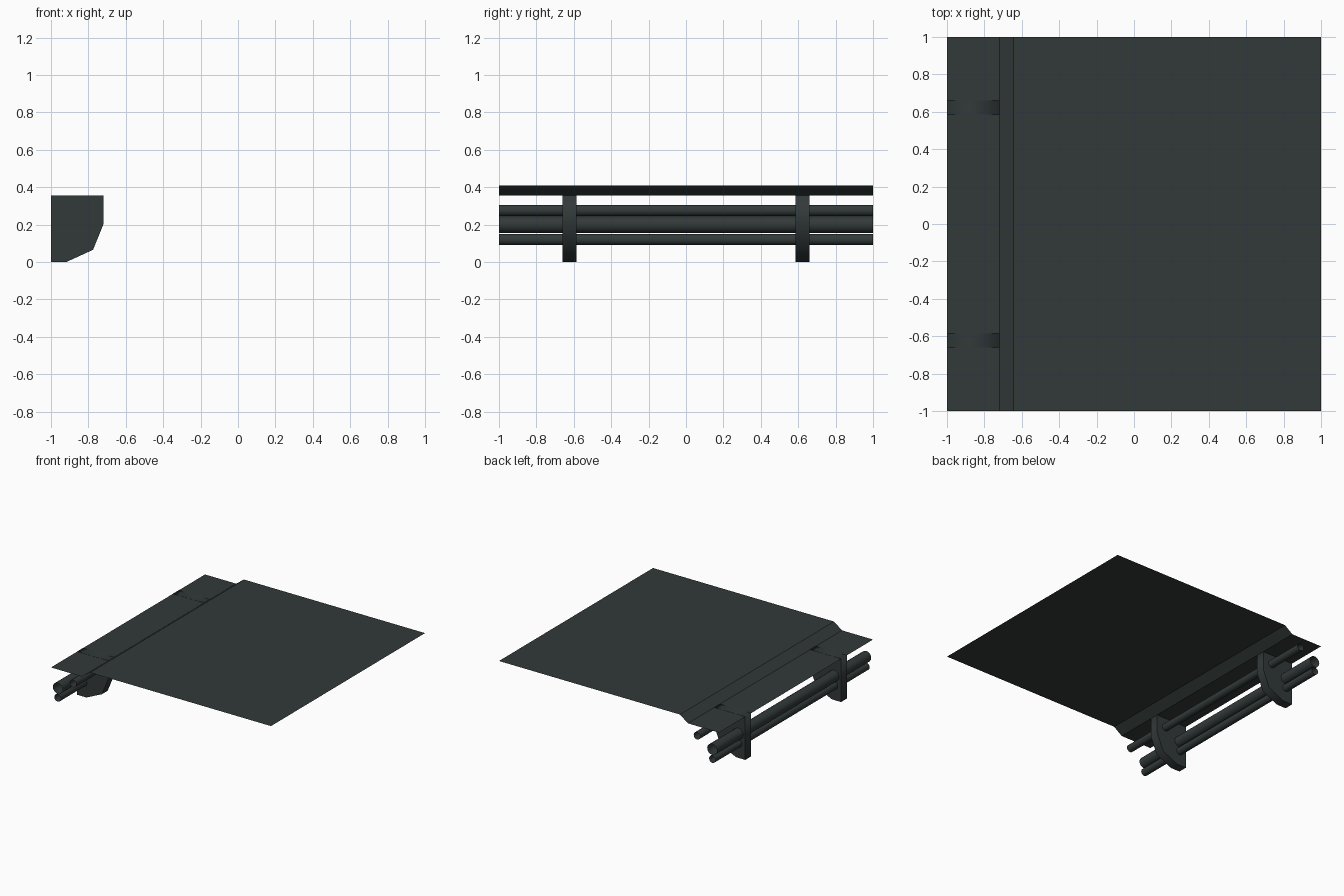
import bpy, bmesh, math

if "Cube" in bpy.data.objects:
    bpy.data.objects.remove(bpy.data.objects["Cube"])

# Single dark slate colour
slate = bpy.data.materials.new("dark_slate")
slate.diffuse_color = (0.032, 0.042, 0.041, 1)
slate.use_nodes = True
slate.node_tree.nodes["Principled BSDF"].inputs["Base Color"].default_value = slate.diffuse_color


def finish(bm, name):
    mesh = bpy.data.meshes.new(name)
    bm.to_mesh(mesh)
    bm.free()
    mesh.materials.append(slate)
    obj = bpy.data.objects.new(name, mesh)
    bpy.context.collection.objects.link(obj)
    return obj


def extrude_line(name, profile, y0, y1, closed=False):
    """Sweep an x-z profile along y; a closed profile gets end caps."""
    bm = bmesh.new()
    a = [bm.verts.new((x, y0, z)) for x, z in profile]
    b = [bm.verts.new((x, y1, z)) for x, z in profile]
    n = len(profile)
    for i in range(n if closed else n - 1):
        j = (i + 1) % n
        f = bm.faces.new((a[i], a[j], b[j], b[i]))
        f.smooth = closed
    if closed:
        caps = [bm.faces.new(a), bm.faces.new(b)]
        for cap in caps:
            for e in cap.edges:
                e.smooth = False          # crisp side outline
        bmesh.ops.recalc_face_normals(bm, faces=bm.faces)
    return finish(bm, name)


def tube(name, x, z, r, sides=16):
    """Open-ended pipe along the full width."""
    bm = bmesh.new()
    bmesh.ops.create_cone(bm, cap_ends=False, segments=sides,
                          radius1=r, radius2=r, depth=2)
    for f in bm.faces:
        f.smooth = True
    obj = finish(bm, name)
    obj.location = (x, 0, z)
    obj.rotation_euler = (math.pi / 2, 0, 0)
    return obj


# Thin deck sheet with a stepped lip; profile runs so the normals face up
deck = extrude_line("deck_sheet",
                    [(-1, 0.355), (-0.718, 0.355), (-0.645, 0.408), (1, 0.408)],
                    -1, 1)

# Two support brackets under the lip
bracket = [(-1, 0), (-0.917, 0), (-0.775, 0.065), (-0.718, 0.205),
           (-0.718, 0.356), (-1, 0.356)]
for side, name in ((-1, "front_bracket"), (1, "back_bracket")):
    extrude_line(name, bracket, side * 0.622 - 0.037, side * 0.622 + 0.037, True)

# Three pipes carried by the brackets
tube("upper_pipe", -0.80, 0.275, 0.03)
tube("main_pipe", -0.938, 0.20, 0.045)
tube("lower_pipe", -0.94, 0.12, 0.03)
